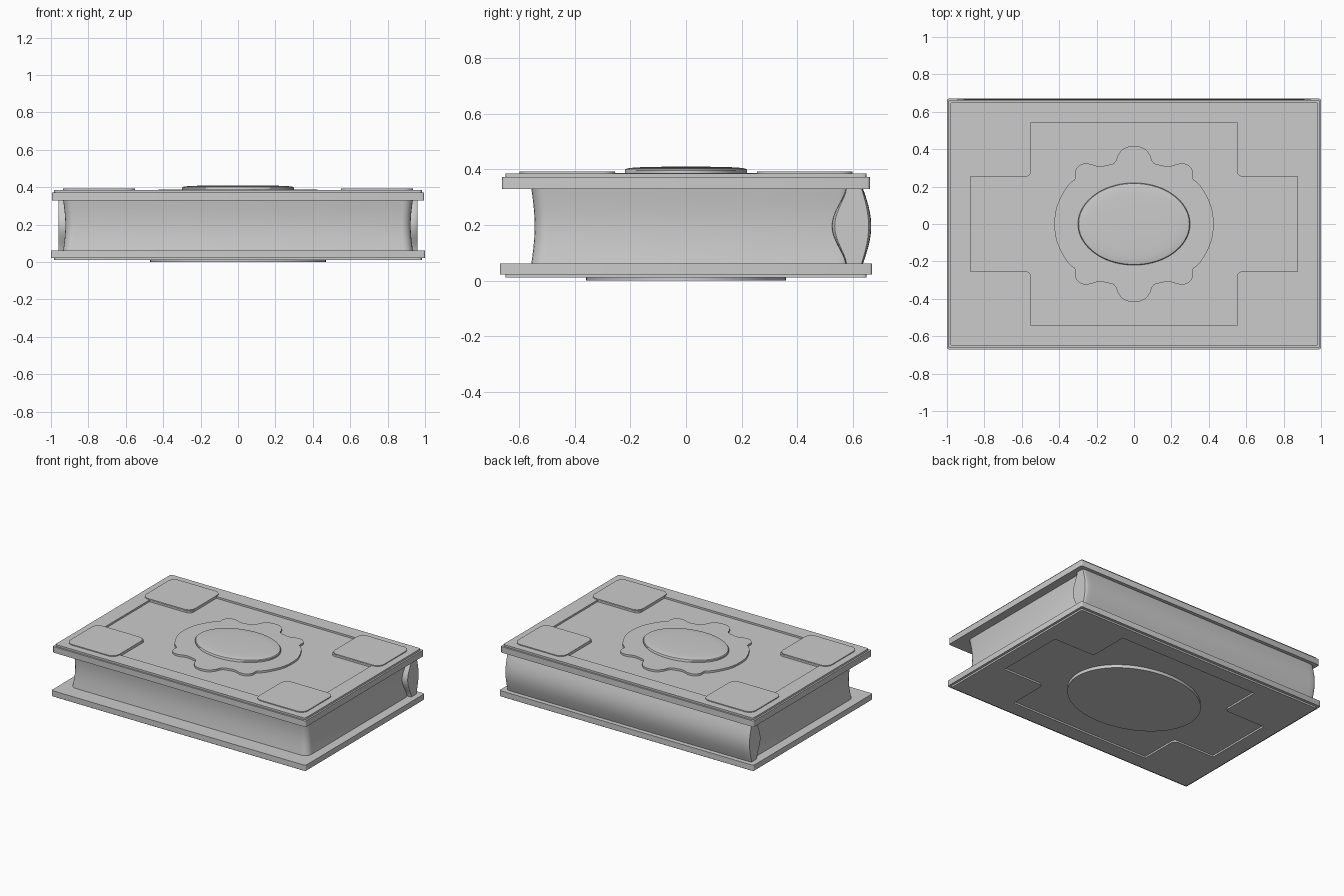
import bpy, bmesh, math

if "Cube" in bpy.data.objects:
    bpy.data.objects.remove(bpy.data.objects["Cube"])

grey = bpy.data.materials.new("plain_grey")
grey.diffuse_color = (0.6, 0.6, 0.6, 1)
grey.use_nodes = True
grey.node_tree.nodes["Principled BSDF"].inputs["Base Color"].default_value = grey.diffuse_color


def finish(name, bm, smooth=True):
    bmesh.ops.recalc_face_normals(bm, faces=bm.faces[:])
    me = bpy.data.meshes.new(name)
    bm.to_mesh(me)
    bm.free()
    me.materials.append(grey)
    ob = bpy.data.objects.new(name, me)
    bpy.context.collection.objects.link(ob)
    if smooth:
        bpy.ops.object.select_all(action='DESELECT')
        ob.select_set(True)
        bpy.context.view_layer.objects.active = ob
        bpy.ops.object.shade_smooth_by_angle(angle=math.radians(35))
    return ob


def loft(name, rings):
    """Skin a list of equal-length rings of 3D points and cap both ends."""
    bm = bmesh.new()
    vs = [[bm.verts.new(p) for p in r] for r in rings]
    n = len(vs[0])
    for a, b in zip(vs, vs[1:]):
        for i in range(n):
            j = (i + 1) % n
            bm.faces.new((a[i], a[j], b[j], b[i]))
    bm.faces.new(vs[0])
    bm.faces.new(vs[-1])
    return finish(name, bm)


def at(pts, z):
    return [(x, y, z) for x, y in pts]


def rounded_rect(x0, x1, y0, y1, r, n=5):
    out = []
    for cx, cy, a in ((x1 - r, y1 - r, 0), (x0 + r, y1 - r, 90),
                      (x0 + r, y0 + r, 180), (x1 - r, y0 + r, 270)):
        for i in range(n + 1):
            t = math.radians(a + 90 * i / n)
            out.append((cx + r * math.cos(t), cy + r * math.sin(t)))
    return out


def ellipse(a, b, n=72):
    return [(a * math.cos(2 * math.pi * i / n), b * math.sin(2 * math.pi * i / n))
            for i in range(n)]


def four_way(quarter):
    """Mirror a quarter outline (from +x round to +y) into a closed loop."""
    out = []
    for sx, sy, rev in ((1, 1, 0), (-1, 1, 1), (-1, -1, 0), (1, -1, 1)):
        for x, y in (quarter[::-1] if rev else quarter):
            p = (x * sx, y * sy)
            if not out or math.dist(p, out[-1]) > 1e-5:
                out.append(p)
    if math.dist(out[0], out[-1]) < 1e-5:
        out.pop()
    return out


def ring_plate(name, outer, inner, z0, z1):
    """Flat plate with a shaped opening."""
    bm = bmesh.new()
    edges = []
    for loop in (outer, inner):
        v = [bm.verts.new((x, y, z0)) for x, y in loop]
        edges += [bm.edges.new((v[i], v[(i + 1) % len(v)])) for i in range(len(v))]
    bmesh.ops.triangle_fill(bm, edges=edges, use_beauty=True)
    ext = bmesh.ops.extrude_face_region(bm, geom=bm.faces[:], use_keep_orig=True)
    for v in ext["geom"]:
        if isinstance(v, bmesh.types.BMVert):
            v.co.z = z1
    return finish(name, bm, smooth=False)


# covers: board plus raised border around a notched sunken panel
panel = [(0.873, 0), (0.873, 0.253), (0.58, 0.253)]
panel += [(0.58 - 0.03 * math.sin(t), 0.283 - 0.03 * math.cos(t))
          for t in (math.radians(d) for d in (22, 45, 67))]
panel += [(0.55, 0.283), (0.55, 0.543), (0, 0.543)]
panel = four_way(panel)
board = rounded_rect(-0.995, 0.995, -0.662, 0.662, 0.01, 3)
low_board = rounded_rect(-1, 1, -0.67, 0.67, 0.01, 3)
lip = rounded_rect(-0.983, 0.983, -0.65, 0.65, 0.012, 3)
loft("top_cover", [at(board, 0.33), at(board, 0.373)])
ring_plate("top_border", lip, panel, 0.373, 0.386)
loft("bottom_cover", [at(low_board, 0.022), at(low_board, 0.062)])
ring_plate("bottom_border", lip, panel, 0.010, 0.022)

# corner plates on the top cover
for sx in (-1, 1):
    for sy in (-1, 1):
        xs = sorted((sx * 0.55, sx * 0.935))
        ys = sorted((sy * 0.255, sy * 0.6))
        p = rounded_rect(*xs, *ys, 0.05)
        loft("corner_plate", [at(p, 0.373), at(p, 0.392)])

# scalloped plate in the centre
q = [(0.427, 0), (0.42, 0.08), (0.385, 0.16), (0.345, 0.22), (0.31, 0.24),
     (0.318, 0.285), (0.285, 0.322), (0.24, 0.325), (0.19, 0.305), (0.14, 0.315),
     (0.1, 0.325), (0.085, 0.375), (0.05, 0.41), (0, 0.42)]
loop = four_way(q)
for _ in range(2):
    loop = [(a[0] * w + b[0] * (1 - w), a[1] * w + b[1] * (1 - w))
            for a, b in zip(loop, loop[1:] + loop[:1]) for w in (0.75, 0.25)]
loft("scalloped_plate", [at(loop, 0.373), at(loop, 0.387)])

# oval cabochon and bottom oval plate
loft("oval_gem", [at(ellipse(0.30 * s, 0.22 * s), z) for s, z in
                  ((1, 0.373), (1, 0.397), (0.985, 0.402), (0.93, 0.405),
                   (0.8, 0.4075), (0.6, 0.409), (0.3, 0.41), (0.02, 0.4102))])
oval = ellipse(0.47, 0.36)
loft("bottom_oval", [at(oval, 0), at(oval, 0.022)])

# page block with slightly hollow edges
rings = []
for i in range(13):
    t = i / 12
    d = 0.012 * math.sin(math.pi * t)
    rings.append(at(rounded_rect(-0.935 + d, 0.935 - d, -0.557 + d, 0.6, 0.05),
                    0.06 + 0.272 * t))
loft("pages", rings)

# bulging spine
N = 16
section = [(0.637 + 0.03 * math.sin(math.pi * i / N), 0.06 + 0.272 * i / N)
           for i in range(N + 1)]
section += [(0.575 - 0.05 * math.sin(math.pi * i / N) ** 1.5, 0.06 + 0.272 * i / N)
            for i in range(N, -1, -1)]
rings = []
for x, s in ((-0.96, 0.86), (-0.955, 0.93), (-0.94, 0.98), (-0.91, 1),
             (0.91, 1), (0.94, 0.98), (0.955, 0.93), (0.96, 0.86)):
    rings.append([(x, 0.6 + (y - 0.6) * s, z) for y, z in section])
loft("spine", rings)
